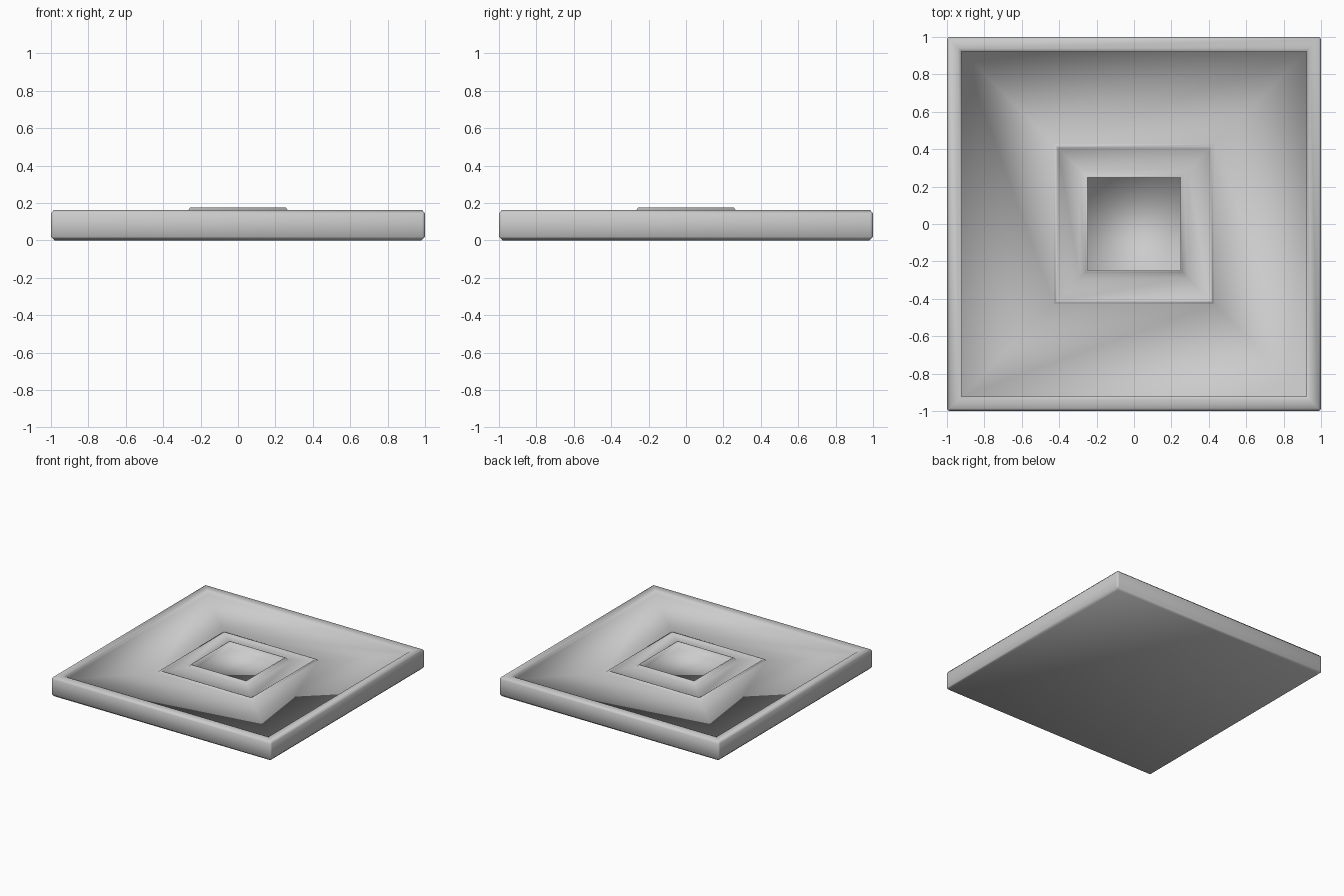
import bpy, bmesh

if "Cube" in bpy.data.objects:
    bpy.data.objects.remove(bpy.data.objects["Cube"])


def square_lathe(name, profile):
    """Stack square rings (half width, height) into one closed solid."""
    bm = bmesh.new()
    rings = [[bm.verts.new((sx * h, sy * h, z))
              for sx, sy in ((-1, -1), (1, -1), (1, 1), (-1, 1))]
             for h, z in profile]
    for a, b in zip(rings, rings[1:]):
        for i in range(4):
            j = (i + 1) % 4
            bm.faces.new((a[i], a[j], b[j], b[i]))
    bm.faces.new(rings[0][::-1])
    bm.faces.new(rings[-1])
    # Soften the four outer vertical corners
    corners = [e for e in bm.edges
               if all(abs(abs(v.co.x) - 1) < 1e-4 for v in e.verts)
               and abs(e.verts[0].co.z - e.verts[1].co.z) > 0.05]
    if corners:
        bmesh.ops.bevel(bm, geom=corners, offset=0.015, segments=2,
                        profile=0.5, affect='EDGES')
    bmesh.ops.recalc_face_normals(bm, faces=bm.faces)
    mesh = bpy.data.meshes.new(name)
    bm.to_mesh(mesh)
    bm.free()
    for p in mesh.polygons:
        p.use_smooth = True
    obj = bpy.data.objects.new(name, mesh)
    bpy.context.collection.objects.link(obj)
    return obj


# Tile: rounded outer rim, recessed floor, stepped frame and central pit
square_lathe("square_tile", [
    (0.98, 0.0), (1.0, 0.02),                       # base edge
    (1.0, 0.145), (0.985, 0.162), (0.94, 0.162),    # rim
    (0.922, 0.155), (0.92, 0.13),                   # inner rim wall
    (0.428, 0.13), (0.422, 0.145), (0.412, 0.145),  # frame step
    (0.406, 0.138), (0.29, 0.155), (0.265, 0.162),  # frame slope
    (0.255, 0.177), (0.248, 0.177),                 # frame lip
    (0.246, 0.12),                                  # pit
])
